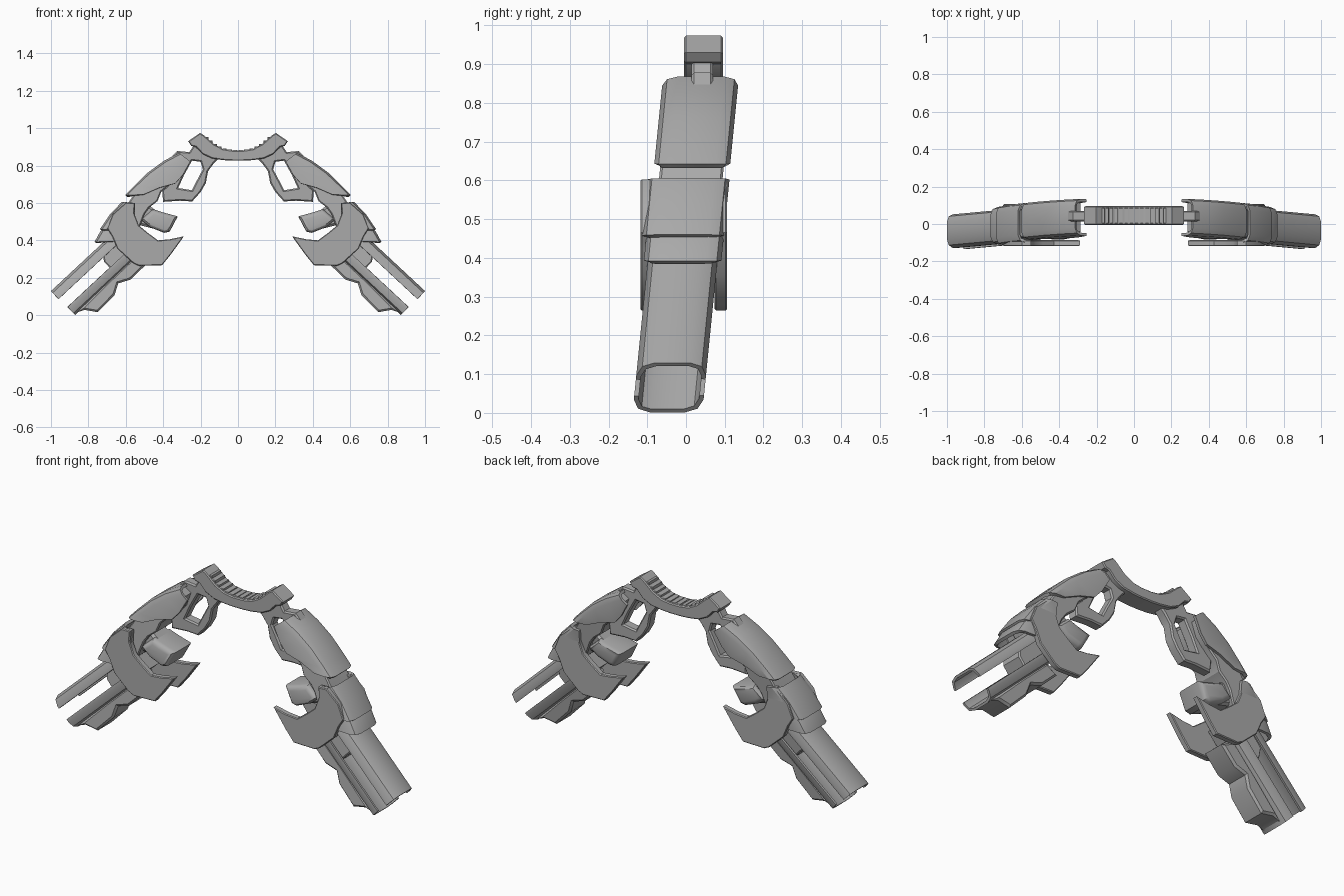
import bpy, bmesh, math

if "Cube" in bpy.data.objects:
    bpy.data.objects.remove(bpy.data.objects["Cube"])

metal = bpy.data.materials.new("grey metal")
metal.diffuse_color = (0.40, 0.40, 0.40, 1)
metal.use_nodes = True
metal.node_tree.nodes["Principled BSDF"].inputs["Base Color"].default_value = metal.diffuse_color


def lean(z):
    """Depth of the arm's middle plane, which leans back toward the top."""
    return 0.1 * z - 0.048


def finish(name, mesh, thickness=0, mirror=True):
    mesh.materials.clear()
    mesh.materials.append(metal)
    ob = bpy.data.objects.new(name, mesh)
    bpy.context.collection.objects.link(ob)
    if thickness:
        m = ob.modifiers.new("Wall", 'SOLIDIFY')
        m.thickness, m.offset, m.use_even_offset = thickness, -1, True
    if mirror:
        ob.modifiers.new("Mirror", 'MIRROR').use_mirror_merge = False
    return ob


def plate(name, loops, half, mid=0.0, leaning=True, bevel=0.006, mirror=True):
    """Bevelled plate from front outlines; later loops are holes."""
    cu = bpy.data.curves.new(name, 'CURVE')
    cu.dimensions, cu.fill_mode = '2D', 'BOTH'
    cu.extrude, cu.bevel_depth, cu.offset = half - bevel, bevel, -bevel
    cu.bevel_resolution = 0 if bevel < 0.015 else 2
    for loop in loops:
        sp = cu.splines.new('POLY')
        sp.points.add(len(loop) - 1)
        for p, (x, z) in zip(sp.points, loop):
            p.co = (x, z, 0, 1)
        sp.use_cyclic_u = True
    tmp = bpy.data.objects.new("tmp", cu)
    bpy.context.collection.objects.link(tmp)
    dg = bpy.context.evaluated_depsgraph_get()
    mesh = bpy.data.meshes.new_from_object(tmp.evaluated_get(dg))
    bpy.data.objects.remove(tmp)
    for v in mesh.vertices:
        x, z, t = v.co
        v.co = (x, mid - t + (lean(z) if leaning else 0), z)
    bm = bmesh.new()
    bm.from_mesh(mesh)
    bmesh.ops.remove_doubles(bm, verts=bm.verts, dist=0.0003)
    bmesh.ops.recalc_face_normals(bm, faces=bm.faces)
    bm.to_mesh(mesh)
    bm.free()
    return finish(name, mesh, mirror=mirror)


def shell(name, stations, half, corner, steps=2, wall=0.015, mid=0.0):
    """Channel-shaped cover: outer ridge points paired with inner rim points."""
    bm = bmesh.new()
    rows = []
    for (px, pz), (qx, qz) in stations:
        length = math.hypot(px - qx, pz - qz)
        side = []
        for k in range(steps + 1):
            a = math.pi / 2 * k / steps
            side.append((min(corner * (1 - math.sin(a)) / length, 0.9),
                         half - corner * (1 - math.cos(a))))
        sect = [(1, -half)] + [(t, -y) for t, y in side]
        sect += [(t, -y) for t, y in reversed(sect)]
        row = []
        for t, y in sect:
            x, z = px + (qx - px) * t, pz + (qz - pz) * t
            row.append(bm.verts.new((x, y + mid + lean(z), z)))
        rows.append(row)
    for a, b in zip(rows, rows[1:]):
        for j in range(len(a) - 1):
            bm.faces.new((a[j], b[j], b[j + 1], a[j + 1]))
    mesh = bpy.data.meshes.new(name)
    bm.to_mesh(mesh)
    bm.free()
    return finish(name, mesh, wall)


def along(s, c):
    """Point at distance s down the barrel and height c across it."""
    return (0.73 * s + 0.68 * c, -0.68 * s + 0.73 * c)


# Central curved grip
top = [(0.03, 0.881), (0.08, 0.889), (0.13, 0.915), (0.185, 0.964), (0.203, 0.974),
       (0.267, 0.93), (0.25, 0.905), (0.225, 0.9), (0.19, 0.862)]
low = [(0.14, 0.838), (0.08, 0.829), (0.03, 0.826)]
half = top + low
plate("grip", [half + [(-x, z) for x, z in reversed(half)]], 0.05, 0.045, False, 0.005, False)

# Ribs along the top of the grip
ribs = [(0.014, 0.878), (0.042, 0.88), (0.07, 0.885), (0.097, 0.896),
        (0.122, 0.909), (0.145, 0.927), (0.167, 0.946)]
for i, (x, z) in enumerate(ribs):
    plate(f"grip_rib_{i + 1}", [[(x - .011, z - .012), (x + .011, z - .012),
                                 (x + .009, z + .006), (x - .009, z + .006)]],
          0.042, 0.045, False, 0.003)

# Open frame joining the grip to the arm
frame = [(0.08, 0.86), (0.2, 0.885), (0.235, 0.912), (0.26, 0.872), (0.325, 0.878),
         (0.37, 0.83), (0.37, 0.70), (0.406, 0.668), (0.40, 0.606), (0.31, 0.612),
         (0.245, 0.608), (0.20, 0.658), (0.172, 0.706), (0.16, 0.77), (0.128, 0.813)]
opening = [(0.246, 0.826), (0.2, 0.82), (0.188, 0.78), (0.222, 0.716),
           (0.246, 0.668), (0.32, 0.68), (0.288, 0.75)]
plate("open_frame", [frame, opening], 0.028, 0.042, False, 0.007)

# Upper arm cover
shell("upper_cover", [((0.315, 0.868), (0.255, 0.822)), ((0.395, 0.826), (0.295, 0.75)),
                      ((0.48, 0.764), (0.335, 0.705)), ((0.556, 0.690), (0.42, 0.682)),
                      ((0.602, 0.642), (0.505, 0.645))], 0.098, 0.038)

# Inner arm body filling and linking both covers
plate("arm_core", [[(0.285, 0.825), (0.32, 0.848), (0.39, 0.81), (0.47, 0.75), (0.54, 0.67),
                    (0.60, 0.58), (0.66, 0.48), (0.60, 0.40), (0.53, 0.46), (0.50, 0.54),
                    (0.475, 0.575), (0.43, 0.61), (0.41, 0.66), (0.345, 0.715),
                    (0.31, 0.755)]], 0.082)

# Rounded stub pointing inward
plate("stub_neck", [[(0.56, 0.54), (0.48, 0.59), (0.41, 0.54), (0.44, 0.46), (0.56, 0.49)]],
      0.06, bevel=0.012)
plate("stub_head", [[(0.455, 0.567), (0.41, 0.552), (0.322, 0.528), (0.365, 0.447),
                     (0.395, 0.44), (0.47, 0.47), (0.52, 0.51)]], 0.082, bevel=0.024)

# Forearm cuff and the narrower band below it
shell("cuff", [((0.62, 0.606), (0.55, 0.60)), ((0.684, 0.54), (0.55, 0.54)),
               ((0.738, 0.46), (0.58, 0.45))], 0.106, 0.04, mid=-0.006)
shell("cuff_band", [((0.70, 0.48), (0.59, 0.46)), ((0.735, 0.45), (0.62, 0.42)),
                    ((0.767, 0.392), (0.65, 0.395))], 0.1, 0.04)

# Hooked blades on both faces of the cuff
blade = [(0.60, 0.602), (0.67, 0.54), (0.70, 0.465), (0.672, 0.42), (0.645, 0.355),
         (0.56, 0.278), (0.53, 0.264), (0.406, 0.267), (0.358, 0.326), (0.289, 0.422),
         (0.364, 0.406), (0.428, 0.40), (0.487, 0.444), (0.53, 0.48), (0.555, 0.545),
         (0.552, 0.60)]
for side, y in (("front", -0.102), ("back", 0.09)):
    plate(f"{side}_blade", [blade], 0.016, y, False, bevel=0.004)

# Split barrel: outer and inner channel with a core between
shell("outer_barrel", [(along(s, 0.778), along(s, 0.719)) for s in (0.20, 0.645)],
      0.09, 0.045, 2, 0.012)
shell("inner_barrel", [(along(s, 0.596), along(s, 0.655)) for s in (0.638, 0.18)],
      0.09, 0.045, 2, 0.012)
plate("barrel_core", [[along(0.10, 0.62), along(0.10, 0.75), along(0.30, 0.74),
                       along(0.33, 0.70), along(0.33, 0.62)]], 0.06)

# Keel under the barrel
plate("keel", [[(0.862, 0.014), (0.82, 0.028), (0.75, 0.016), (0.66, 0.108), (0.64, 0.17),
                (0.575, 0.19), (0.49, 0.272), (0.56, 0.306), (0.70, 0.175)]], 0.066, bevel=0.01)

# Apply modifiers, then smooth the rounded surfaces
for ob in bpy.context.scene.objects:
    ob.select_set(True)
    bpy.context.view_layer.objects.active = ob
bpy.ops.object.convert(target='MESH')
bpy.ops.object.shade_smooth_by_angle(angle=math.radians(30))
